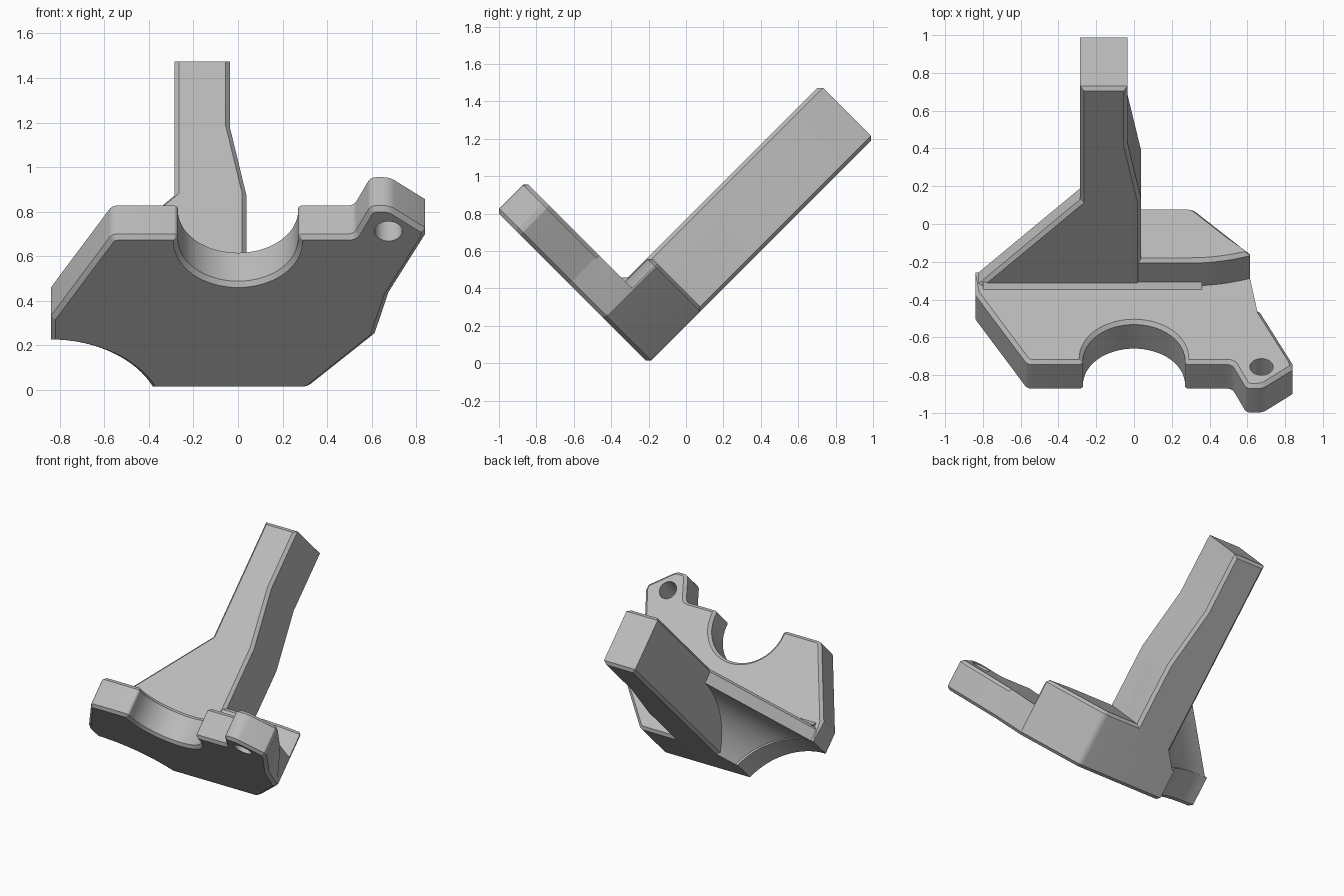
import bpy, bmesh, math
from mathutils import Vector

if "Cube" in bpy.data.objects:
    bpy.data.objects.remove(bpy.data.objects["Cube"])

R2 = math.sqrt(2)
CH = 0.02          # chamfer width
grey = bpy.data.materials.new("plain_grey")
grey.diffuse_color = (0.5, 0.5, 0.5, 1)
grey.use_nodes = True
grey.node_tree.nodes["Principled BSDF"].inputs["Base Color"].default_value = grey.diffuse_color


def place(x, u, w):
    """Bracket axes: u runs up the plate, w runs up the arm, both tilted 45 degrees."""
    return Vector((x, -0.2 + (w - u) / R2, (u + w) / R2))


def finish(name, bm):
    bmesh.ops.recalc_face_normals(bm, faces=bm.faces)
    for v in bm.verts:
        v.co = place(*v.co)
    bmesh.ops.recalc_face_normals(bm, faces=bm.faces)
    me = bpy.data.meshes.new(name)
    bm.to_mesh(me)
    bm.free()
    ob = bpy.data.objects.new(name, me)
    me.materials.append(grey)
    bpy.context.collection.objects.link(ob)
    return ob


def loft(name, rings, bevel=None):
    """Join equal rings of (x, u, w) points and cap the ends."""
    bm = bmesh.new()
    rows = [[bm.verts.new(p) for p in r] for r in rings]
    n = len(rows[0])
    for a, b in zip(rows, rows[1:]):
        for i in range(n):
            j = (i + 1) % n
            bm.faces.new((a[i], a[j], b[j], b[i]))
    bm.faces.new(rows[0][::-1])
    bm.faces.new(rows[-1])
    if bevel:
        bm.normal_update()
        edges = [e for e in bm.edges if bevel(e.verts[0].co, e.verts[1].co)]
        bmesh.ops.bevel(bm, geom=edges, offset=CH, segments=1,
                        profile=0.5, affect='EDGES')
    return finish(name, bm)


def round_corners(pts):
    """Points are (x, y) or (x, y, radius); rounded ones become short arcs."""
    out = []
    for i, p in enumerate(pts):
        v = Vector(p[:2])
        if len(p) == 2:
            out.append(tuple(v))
            continue
        a = (Vector(pts[i - 1][:2]) - v).normalized()
        b = (Vector(pts[(i + 1) % len(pts)][:2]) - v).normalized()
        half = a.angle(b) / 2
        t = p[2] / math.tan(half)
        c = v + (a + b).normalized() * (p[2] / math.sin(half))
        s, e = v + a * t - c, v + b * t - c
        for k in range(6):
            d = s.lerp(e, k / 5).normalized() * p[2]
            out.append(tuple(c + d))
    return out


def drill(ob, centre, axis, radius, depth):
    """Cut a round hole along one bracket axis."""
    ring = []
    for end in (-depth, depth):
        row = []
        for k in range(32):
            t = 2 * math.pi * k / 32
            p = [radius * math.cos(t), radius * math.sin(t)]
            p.insert(axis, end)
            row.append(tuple(c + q for c, q in zip(centre, p)))
        ring.append(row)
    cutter = loft("hole_cutter", ring)
    cutter.hide_render = True
    cutter.hide_set(True)
    m = ob.modifiers.new("hole", 'BOOLEAN')
    m.object = cutter
    m.solver = 'EXACT'


# Concave curve under the left wing, as (x, u)
a0 = math.asin(0.4)
scoop = [(-0.84 + 0.5 * math.cos(a0 + (math.pi / 2 - a0) * k / 16),
          -0.2 + 0.5 * math.sin(a0 + (math.pi / 2 - a0) * k / 16)) for k in range(17)]

# Plate with round notch and ear
notch = [(0.27 * math.cos(math.pi * k / 32), 0.94 - 0.27 * math.sin(math.pi * k / 32))
         for k in range(33)]
outline = round_corners(
    scoop + [(-0.84, 0.45, 0.03), (-0.565, 0.97, 0.04), (-0.27, 0.97, 0.02)]
    + notch[::-1]
    + [(0.27, 0.97, 0.02), (0.52, 0.97, 0.04), (0.595, 1.15, 0.04), (0.68, 1.15, 0.08),
       (0.84, 1.01, 0.01), (0.84, 0.97, 0.01), (0.675, 0.60, 0.08),
       (0.613, 0.34, 0.02), (0.31, 0, 0.06)])
plate = loft("plate", [[(x, u, w) for x, u in outline] for w in (0, 0.22)],
             lambda a, b: (a.z < 0.01 and b.z < 0.01)
             or (min(a.z, b.z) > 0.2 and min(a.y, b.y) > 0.42))
drill(plate, (0.675, 1.007, 0.11), 2, 0.062, 0.3)

# Block behind the lower plate, with a drooping top edge
droop = [(0.3 + 0.313 * k / 8, 0.40 - 0.055 * (k / 8) ** 2) for k in range(9)]
block = round_corners([(-0.26, 0), (-0.26, 0.40)] + droop + [(0.613, 0.335), (0.31, 0, 0.06)])
loft("block", [[(x, u, w) for x, u in block] for w in (0.03, 0.41)],
     lambda a, b: min(a.z, b.z) > 0.4)

# Arm with tapered right side
arm_shape = [(-0.285, 0.02), (-0.285, 1.70), (-0.035, 1.70), (-0.035, 1.275),
             (0.038, 0.85), (0.038, 0.02)]
arm = loft("arm", [[(x, u, w) for x, w in arm_shape] for u in (0, 0.403)],
           lambda a, b: abs(a.y - b.y) < 0.01)
for w in (1.40, 1.62):
    drill(arm, (-0.12, 0.2, w), 1, 0.033, 0.4)
for w in (0.527, 0.746):
    drill(arm, (0.0, 0.173, w), 0, 0.033, 0.15)

# Left wing: stacked triangles that follow the scooped underside
SLOPE = 0.65 / 0.555


def wing_ring(x, u):
    return [(x, u, 0.2), (-0.25, u, 0.2 + (-0.25 - x) * SLOPE), (-0.25, u, 0.2)]


levels = scoop + [(-0.84, 0.383), (-0.815, 0.403)]
loft("wing", [wing_ring(x, u) for x, u in levels])

# Small sloped strip in the inner corner
loft("corner_strip", [[(x, 0.39, 0.21), (x, 0.428, 0.219), (x, 0.40, 0.247)]
                      for x in (-0.8, 0.36)])

# Smooth the curves, keep hard edges
for ob in list(bpy.context.collection.objects):
    if ob.hide_render:
        continue
    bpy.ops.object.select_all(action='DESELECT')
    ob.select_set(True)
    bpy.context.view_layer.objects.active = ob
    for m in list(ob.modifiers):
        bpy.ops.object.modifier_apply(modifier=m.name)
    bpy.ops.object.shade_smooth_by_angle(angle=math.radians(25))
for ob in list(bpy.data.objects):
    if ob.hide_render:
        bpy.data.objects.remove(ob)
